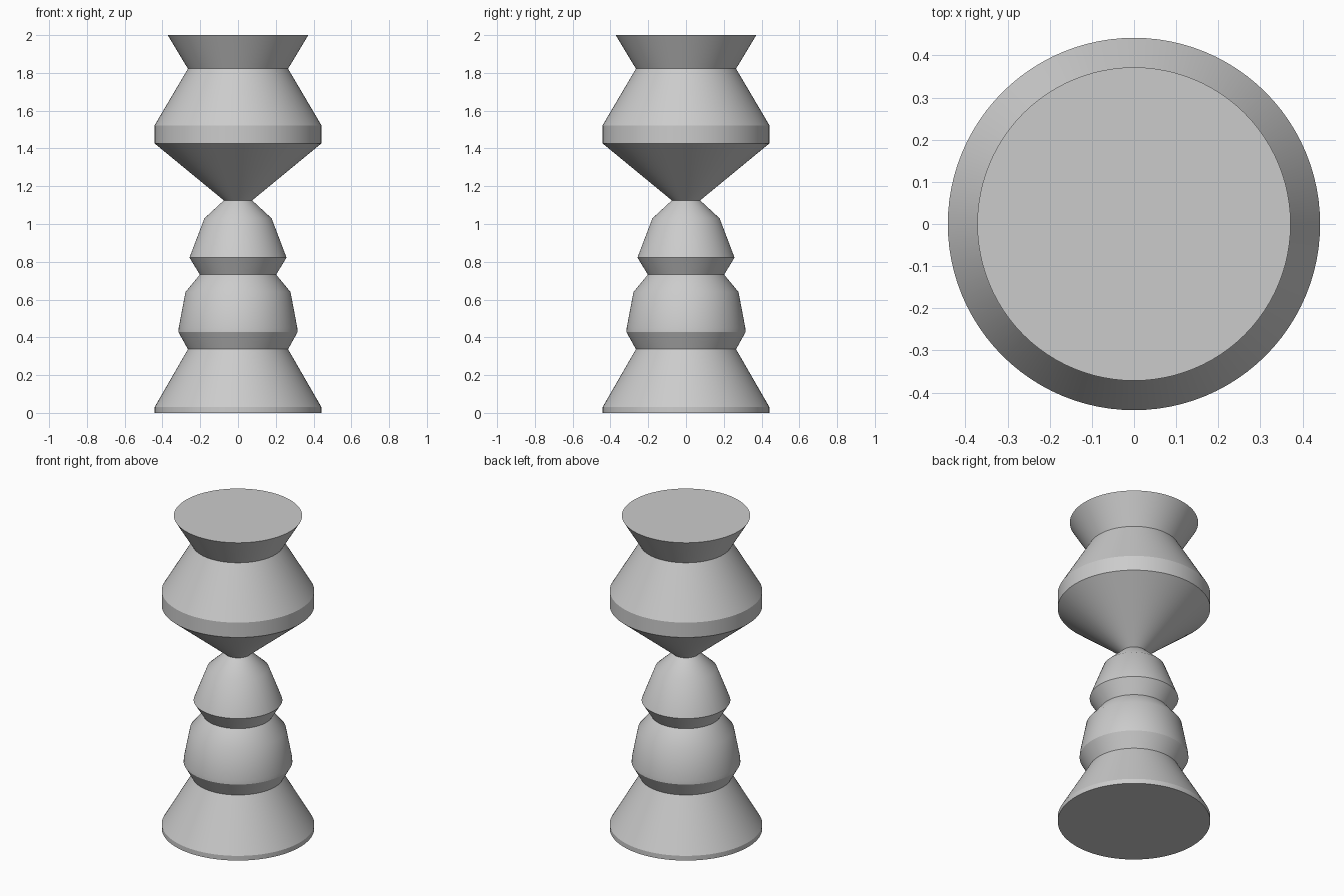
import bpy, bmesh
from math import cos, sin, tau, radians

SIDES = 96

cube = bpy.data.objects.get("Cube")
if cube:
    bpy.data.objects.remove(cube, do_unlink=True)

# Single plain grey
grey = bpy.data.materials.new("plain_grey")
grey.use_nodes = True
colour = (0.6, 0.6, 0.6, 1)
grey.diffuse_color = colour
grey.node_tree.nodes["Principled BSDF"].inputs["Base Color"].default_value = colour


def turned_part(name, profile, soft=()):
    """Lathe a closed solid from (radius, height) rings; rings in soft are shaded smoothly."""
    bm = bmesh.new()
    rings = [[bm.verts.new((r * cos(tau * i / SIDES), r * sin(tau * i / SIDES), z))
              for i in range(SIDES)] for r, z in profile]
    for low, high in zip(rings, rings[1:]):
        for i in range(SIDES):
            j = (i + 1) % SIDES
            bm.faces.new((low[i], low[j], high[j], high[i])).smooth = True
    bm.faces.new(rings[0][::-1])
    bm.faces.new(rings[-1])
    for k, ring in enumerate(rings):
        for i in range(SIDES):
            bm.edges.get((ring[i - 1], ring[i])).smooth = k in soft
    mesh = bpy.data.meshes.new(name)
    bm.to_mesh(mesh)
    bm.free()
    mesh.materials.append(grey)
    part = bpy.data.objects.new(name, mesh)
    bpy.context.collection.objects.link(part)
    return part


# Flared foot
turned_part("base", [(0.442, 0), (0.442, 0.03), (0.265, 0.337)])
# Lower and upper bulges of the stem
turned_part("lower_bulge", [(0.265, 0.337), (0.315, 0.427), (0.314, 0.45),
                            (0.278, 0.64), (0.202, 0.732)], soft=(2, 3))
turned_part("upper_bulge", [(0.202, 0.732), (0.257, 0.822), (0.178, 1.03),
                            (0.075, 1.125)], soft=(2,))
# Wide double-cone body
turned_part("body", [(0.075, 1.125), (0.442, 1.427), (0.442, 1.522), (0.265, 1.822)])
# Flared flat top
turned_part("top_rim", [(0.265, 1.822), (0.372, 2.0)])
